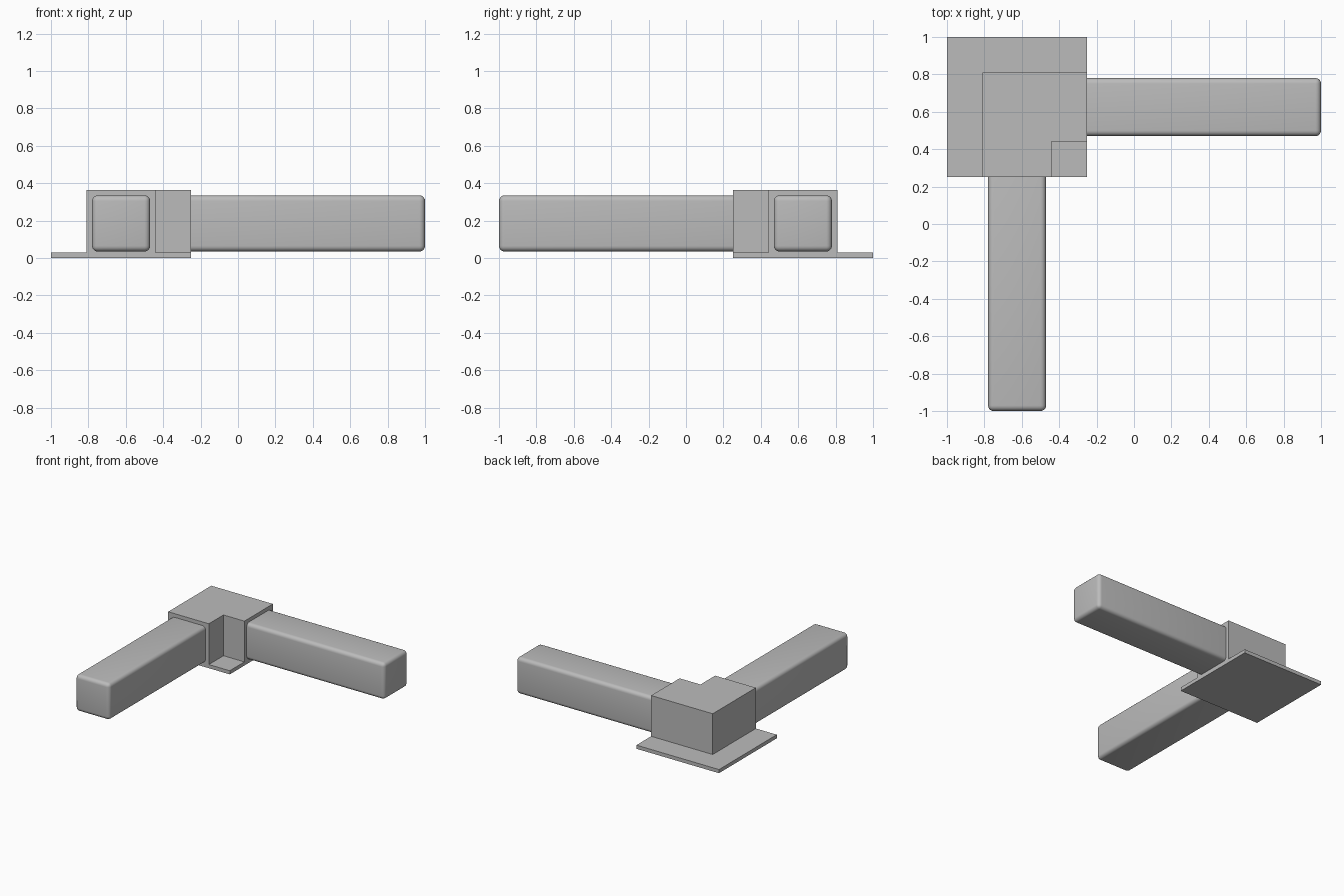
import bpy
import bmesh
from math import radians
from mathutils import Vector

cube = bpy.data.objects.get("Cube")
if cube:
    bpy.data.objects.remove(cube, do_unlink=True)

GREY = (0.5, 0.5, 0.5, 1.0)
grey = bpy.data.materials.new("plain grey")
grey.use_nodes = True
grey.diffuse_color = GREY
grey.node_tree.nodes["Principled BSDF"].inputs["Base Color"].default_value = GREY


def prism(name, outline, bottom, top):
    """Extrude a flat outline upwards into a solid."""
    bm = bmesh.new()
    face = bm.faces.new([bm.verts.new((x, y, bottom)) for x, y in outline])
    grown = bmesh.ops.extrude_face_region(bm, geom=[face], use_keep_orig=True)
    verts = [v for v in grown["geom"] if isinstance(v, bmesh.types.BMVert)]
    bmesh.ops.translate(bm, verts=verts, vec=Vector((0, 0, top - bottom)))
    bmesh.ops.recalc_face_normals(bm, faces=bm.faces)
    mesh = bpy.data.meshes.new(name)
    bm.to_mesh(mesh)
    bm.free()
    mesh.materials.append(grey)
    obj = bpy.data.objects.new(name, mesh)
    bpy.context.collection.objects.link(obj)
    return obj


def rectangle(x0, x1, y0, y1):
    return [(x0, y0), (x1, y0), (x1, y1), (x0, y1)]


def apply_modifiers(obj):
    bpy.ops.object.select_all(action="DESELECT")
    obj.select_set(True)
    bpy.context.view_layer.objects.active = obj
    for modifier in list(obj.modifiers):
        bpy.ops.object.modifier_apply(modifier=modifier.name)


# Corner bracket: flat base plate joined with an L-shaped block
IN, NOTCH, OUT = 0.25, 0.44, 0.81
bracket = prism("corner_bracket", rectangle(-1, -IN, IN, 1), 0, 0.03)
block = prism("corner_block", [(-OUT, IN), (-NOTCH, IN), (-NOTCH, NOTCH),
                               (-IN, NOTCH), (-IN, OUT), (-OUT, OUT)], 0, 0.365)
union = bracket.modifiers.new("Join", "BOOLEAN")
union.operation = "UNION"
union.solver = "EXACT"
union.object = block
tidy = bracket.modifiers.new("Tidy", "DECIMATE")
tidy.decimate_type = "DISSOLVE"
tidy.angle_limit = radians(1)
apply_modifiers(bracket)
bpy.data.objects.remove(block, do_unlink=True)

# Two rounded bars seated in the bracket, one along each arm
NEAR, FAR, ROOT = 0.47, 0.78, 0.27
bars = {
    "side_bar": rectangle(-ROOT - 0.1, 1, NEAR, FAR),
    "front_bar": rectangle(-FAR, -NEAR, -1, ROOT + 0.1),
}
for name, outline in bars.items():
    bar = prism(name, outline, 0.035, 0.335)
    bevel = bar.modifiers.new("Rounded edges", "BEVEL")
    bevel.width = 0.03
    bevel.segments = 5
    apply_modifiers(bar)
    bpy.ops.object.shade_smooth_by_angle(angle=radians(35))
